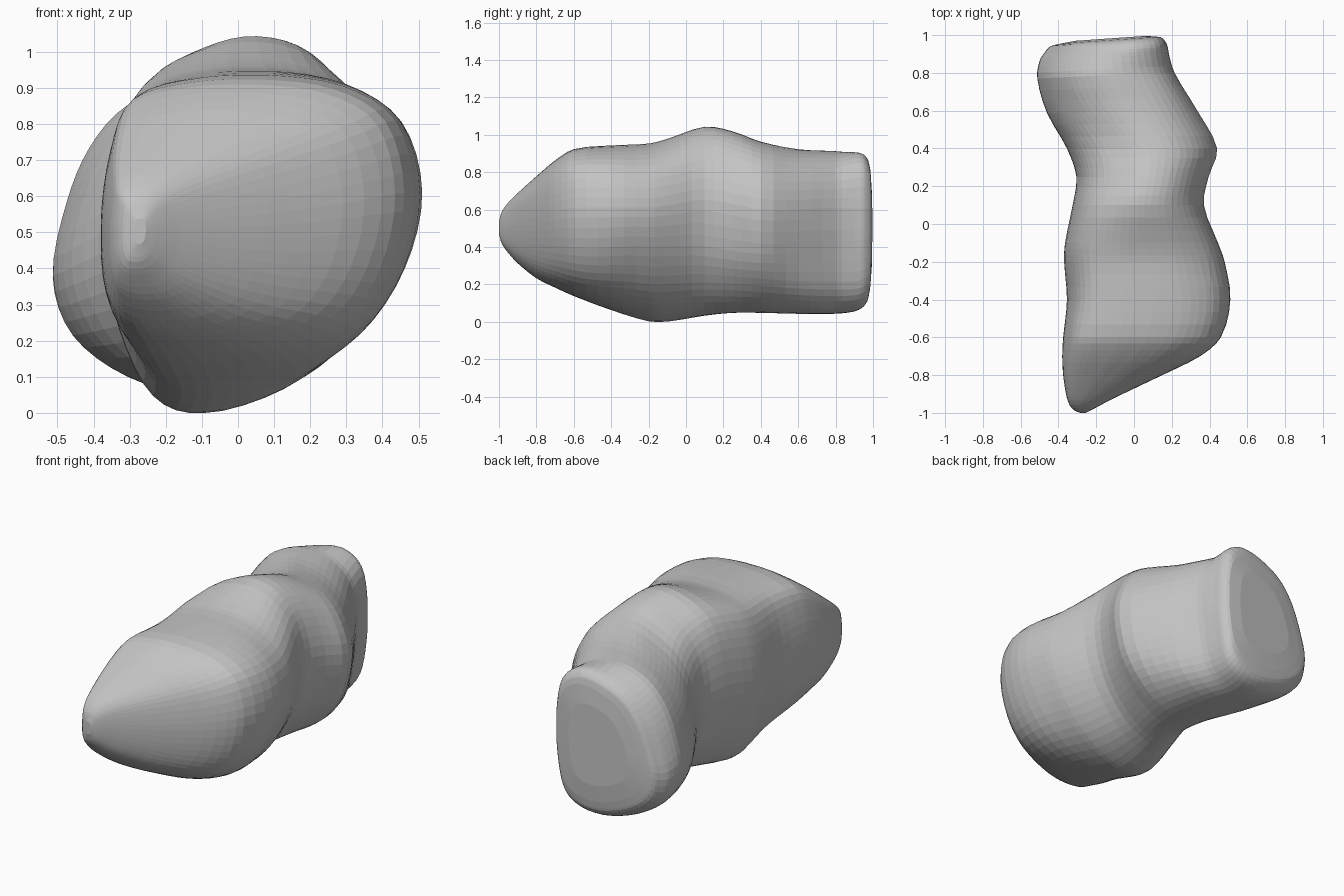
import bpy, bmesh
from mathutils import Vector

if "Cube" in bpy.data.objects:
    bpy.data.objects.remove(bpy.data.objects["Cube"])

# Body envelope along y: (y, left, right, bottom, top)
ENVELOPE = [
    (-1.0, -.285, -.255, .47, .54), (-.985, -.32, -.225, .42, .59), (-.95, -.345, -.16, .37, .64),
    (-.9, -.36, -.06, .315, .69), (-.8, -.375, .15, .235, .78), (-.7, -.38, .35, .185, .865),
    (-.6, -.375, .46, .14, .925), (-.4, -.355, .51, .065, .945), (-.2, -.37, .48, .005, .955),
    (-.1, -.365, .445, .003, .98), (.1, -.325, .37, .035, 1.045), (.25, -.305, .395, .05, 1.02),
    (.4, -.355, .44, .05, .965), (.6, -.46, .335, .045, .925), (.8, -.512, .215, .045, .915),
    (.9, -.5, .185, .055, .91), (.95, -.47, .175, .075, .9), (.98, -.44, .155, .11, .87),
    (.99, -.39, .14, .16, .83)]

# Cross-section outlines in unit squares, starting at left, going over the top
TIP = [(0, .5), (.03, .76), (.1, .93), (.3, .99), (.53, 1), (.77, .965), (.94, .85), (1, .6),
       (.95, .33), (.82, .13), (.6, .025), (.33, 0), (.12, .05), (.02, .22)]
FRONT = [(0, .48), (.03, .75), (.12, .93), (.3, .99), (.53, 1), (.75, .96), (.93, .84), (1, .64),
         (.94, .42), (.79, .21), (.59, .07), (.33, 0), (.16, .05), (.05, .24)]
MIDDLE = [(0, .45), (.05, .71), (.17, .87), (.36, .96), (.55, 1), (.75, .955), (.91, .82), (1, .6),
          (.95, .34), (.81, .16), (.61, .035), (.4, 0), (.22, .05), (.06, .22)]
BACK = [(0, .39), (.05, .62), (.14, .8), (.28, .93), (.5, 1), (.76, .975), (.93, .86), (1, .65),
        (.98, .38), (.92, .15), (.78, .03), (.57, 0), (.29, .065), (.08, .2)]
END = [(0, .35), (.06, .55), (.16, .74), (.3, .88), (.5, .965), (.75, 1), (.94, .9), (1, .65),
       (.99, .38), (.93, .14), (.8, .03), (.57, 0), (.29, .06), (.07, .18)]
KEYS = [(-.65, TIP), (-.2, FRONT), (.3, MIDDLE), (.78, BACK), (.96, END)]
AROUND, STEPS = 4, 3


def spline(a, b, c, d, t):
    """Smooth curve point between b and c."""
    return b + .5 * t * (c - a + t * (2 * a - 5 * b + 4 * c - d + t * (3 * (b - c) + d - a)))


def section(y):
    i = 0
    while i < len(KEYS) - 2 and y > KEYS[i + 1][0]:
        i += 1
    (y0, s0), (y1, s1) = KEYS[i], KEYS[i + 1]
    t = min(1, max(0, (y - y0) / (y1 - y0)))
    pts = [Vector(a).lerp(Vector(b), t * t * (3 - 2 * t)) for a, b in zip(s0, s1)]
    n = len(pts)
    out = [spline(*(pts[(i + k) % n] for k in (-1, 0, 1, 2)), s / AROUND)
           for i in range(n) for s in range(AROUND)]
    return [Vector((min(1, max(0, p.x)), min(1, max(0, p.y)))) for p in out]


def lean(x, y):
    """The rear end leans: its left side stops short of its right side."""
    return y - .07 * max(0, .12 - x) * max(0, (y - .4) / .6)


def refine(rows):
    """Add smooth in-between stations, allowing for uneven row spacing."""
    last = len(rows) - 1
    slopes = []
    for i in range(last + 1):
        a, b = rows[max(i - 1, 0)], rows[min(i + 1, last)]
        slopes.append((b - a) / (b[0] - a[0]))
    out = []
    for i in range(last):
        a, b = rows[i], rows[i + 1]
        h = b[0] - a[0]
        for s in range(STEPS):
            t = s / STEPS
            k = t * t * (3 - 2 * t)
            out.append(a * (1 - k) + b * k + slopes[i] * (h * t * (1 - t) ** 2)
                       - slopes[i + 1] * (h * t * t * (1 - t)))
    return out + [rows[last]]


# Loft the bent body
bm = bmesh.new()
rings = []
for y, x0, x1, z0, z1 in refine([Vector(r) for r in ENVELOPE]):
    ring = []
    for p in section(y):
        x = x0 + (x1 - x0) * p.x
        ring.append(bm.verts.new((x, lean(x, y), z0 + (z1 - z0) * p.y)))
    rings.append(ring)
for a, b in zip(rings, rings[1:]):
    for i in range(len(a)):
        j = (i + 1) % len(a)
        bm.faces.new((a[i], a[j], b[j], b[i]))

# Close the blunt tip and the nearly flat rear
for ring, y in ((rings[0], -1.0), (rings[-1], 1.0)):
    mid = sum((v.co for v in ring), Vector()) / len(ring)
    inner = []
    for v in ring:
        co = mid.lerp(v.co, .7)
        co.y = lean(co.x, y)
        inner.append(bm.verts.new(co))
    for i in range(len(ring)):
        j = (i + 1) % len(ring)
        bm.faces.new((ring[i], ring[j], inner[j], inner[i]))
    mid.y = lean(mid.x, y)
    centre = bm.verts.new(mid)
    for i in range(len(inner)):
        bm.faces.new((inner[i], inner[(i + 1) % len(inner)], centre))
bmesh.ops.remove_doubles(bm, verts=bm.verts, dist=.0005)
bmesh.ops.recalc_face_normals(bm, faces=bm.faces)
for v in bm.verts:  # rest exactly on the ground
    v.co.z = max(v.co.z - .002, 0)

mesh = bpy.data.meshes.new("stone_body")
bm.to_mesh(mesh)
bm.free()
body = bpy.data.objects.new("stone_body", mesh)
bpy.context.collection.objects.link(body)

# Plain grey stone
grey = bpy.data.materials.new("stone grey")
grey.diffuse_color = (.55, .55, .55, 1)
grey.use_nodes = True
grey.node_tree.nodes["Principled BSDF"].inputs["Base Color"].default_value = grey.diffuse_color
mesh.materials.append(grey)
